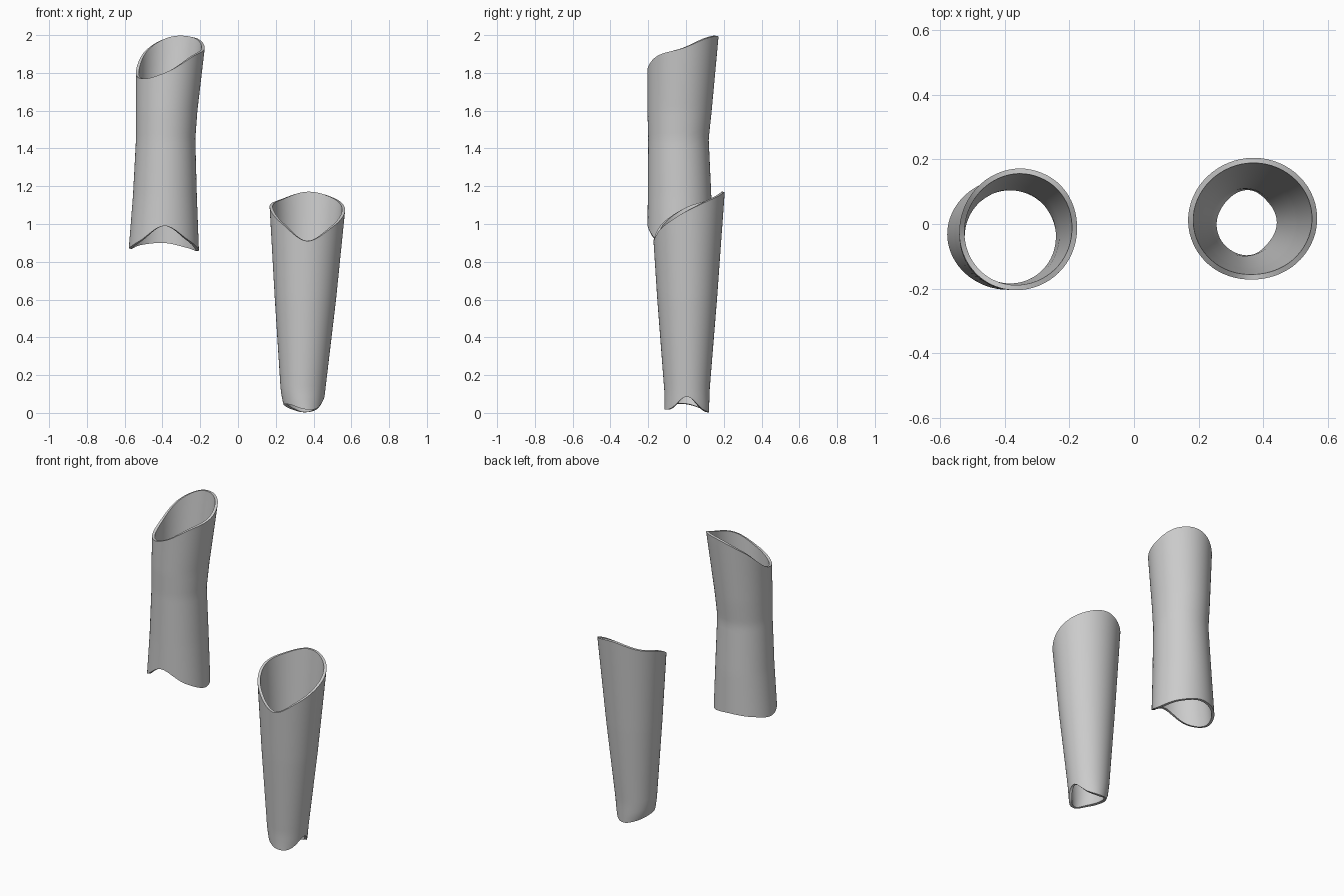
import bpy, bmesh, math

if "Cube" in bpy.data.objects:
    bpy.data.objects.remove(bpy.data.objects["Cube"])

SIDES, ROWS, WALL = 64, 36, 0.016


def around(vals, a):
    """Smooth periodic interpolation of rim heights given every 45 degrees."""
    n = len(vals)
    u = a / (2 * math.pi) * n
    i, t = int(u), u - int(u)
    p0, p1, p2, p3 = (vals[(i + k) % n] for k in (-1, 0, 1, 2))
    return p1 + 0.5 * t * (p2 - p0 + t * (2 * p0 - 5 * p1 + 4 * p2 - p3
                                          + t * (3 * (p1 - p2) + p3 - p0)))


def section(secs, z):
    """Centre and radii of the cross-section at height z."""
    z = min(max(z, secs[0][0]), secs[-1][0])
    for a, b in zip(secs, secs[1:]):
        if z <= b[0]:
            t = (z - a[0]) / (b[0] - a[0])
            return [p + (q - p) * t for p, q in zip(a[1:], b[1:])]


def sleeve(name, secs, bottom, top):
    """Open tube between two wavy rims, with an inward wall thickness."""
    bm = bmesh.new()
    rings = []
    for r in range(ROWS + 1):
        ring = []
        for s in range(SIDES):
            a = 2 * math.pi * s / SIDES
            lo, hi = around(bottom, a), around(top, a)
            z = lo + (hi - lo) * r / ROWS
            cx, cy, rx, ry = section(secs, z)
            ring.append(bm.verts.new((cx + rx * math.cos(a), cy + ry * math.sin(a), z)))
        rings.append(ring)
    for lo, hi in zip(rings, rings[1:]):
        for s in range(SIDES):
            n = (s + 1) % SIDES
            bm.faces.new((lo[s], lo[n], hi[n], hi[s]))
    mesh = bpy.data.meshes.new(name)
    bm.to_mesh(mesh)
    bm.free()
    ob = bpy.data.objects.new(name, mesh)
    bpy.context.collection.objects.link(ob)
    mod = ob.modifiers.new("wall", 'SOLIDIFY')
    mod.thickness, mod.offset = WALL, -1
    bpy.ops.object.select_all(action='DESELECT')
    ob.select_set(True)
    bpy.context.view_layer.objects.active = ob
    bpy.ops.object.modifier_apply(modifier=mod.name)
    bpy.ops.object.shade_smooth_by_angle(angle=math.radians(40))
    return ob


# Rims run: right, back right, back, back left, left, front left, front, front right
# Tapered lower sleeve: sections are (z, centre x, centre y, radius x, radius y)
sleeve("lower_sleeve",
       [(0.0, 0.352, 0.004, 0.09, 0.117), (0.05, 0.346, 0.005, 0.108, 0.118),
        (0.12, 0.344, 0.005, 0.118, 0.12), (0.6, 0.357, 0.006, 0.162, 0.158),
        (1.17, 0.37, 0.008, 0.207, 0.197)],
       bottom=[0.085, 0.02, 0.003, 0.02, 0.045, 0.045, 0.02, 0.025],
       top=[1.07, 1.135, 1.17, 1.13, 1.09, 1.005, 0.91, 0.985])

# Waisted upper sleeve
sleeve("upper_sleeve",
       [(0.86, -0.393, -0.032, 0.186, 0.173), (1.15, -0.387, -0.034, 0.169, 0.168),
        (1.45, -0.383, -0.04, 0.157, 0.16), (1.6, -0.378, -0.034, 0.163, 0.17),
        (1.99, -0.355, -0.017, 0.186, 0.189)],
       bottom=[0.86, 0.875, 0.9, 0.89, 0.87, 0.91, 0.99, 0.915],
       top=[1.93, 1.985, 1.99, 1.92, 1.80, 1.77, 1.81, 1.89])
